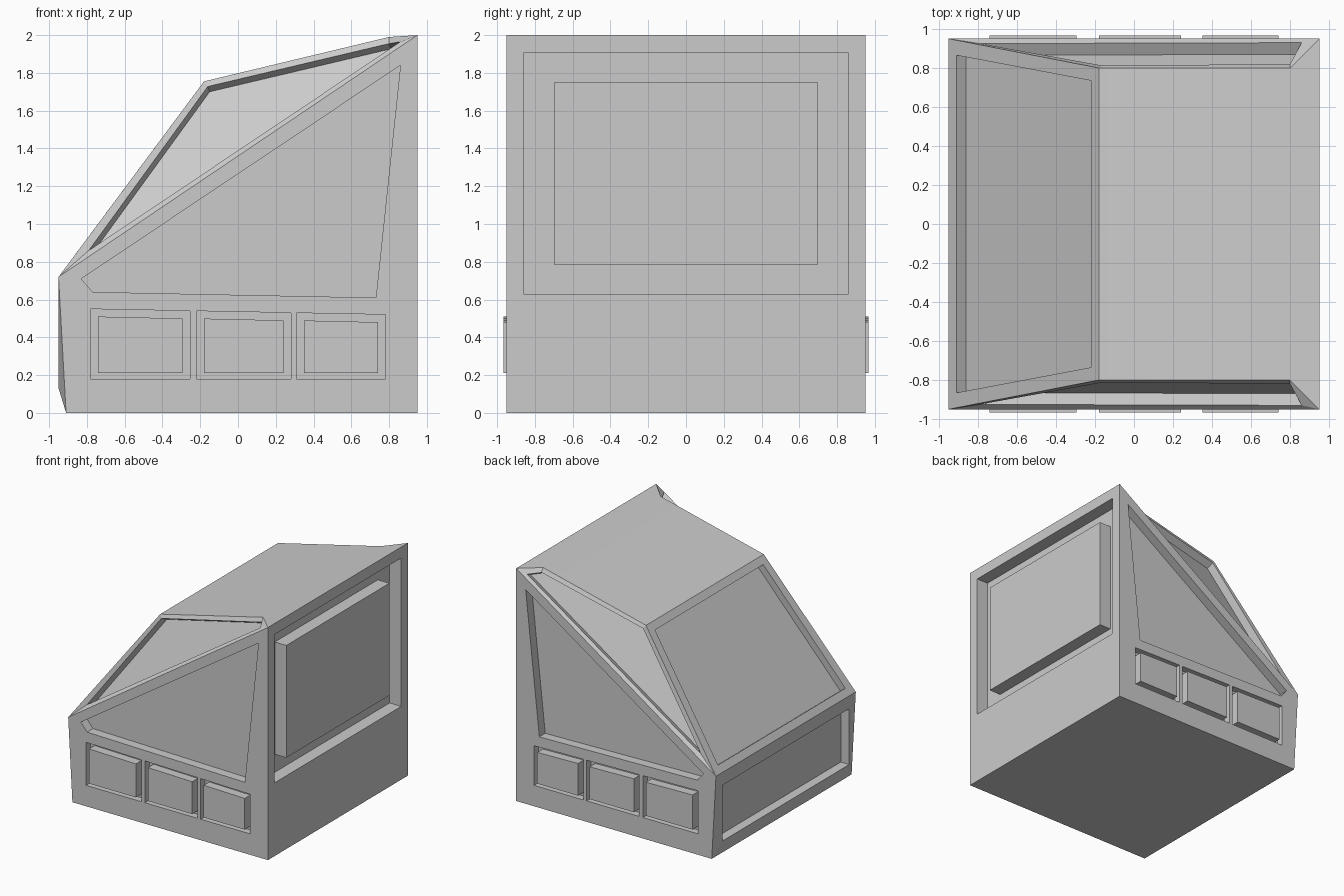
import bpy, bmesh
from mathutils import Vector

if "Cube" in bpy.data.objects:
    bpy.data.objects.remove(bpy.data.objects["Cube"])


def finish(name, bm):
    bmesh.ops.remove_doubles(bm, verts=bm.verts, dist=1e-4)
    bmesh.ops.recalc_face_normals(bm, faces=bm.faces)
    me = bpy.data.meshes.new(name)
    bm.to_mesh(me)
    bm.free()
    ob = bpy.data.objects.new(name, me)
    bpy.context.collection.objects.link(ob)
    return ob


def face(bm, pts):
    return bm.faces.new([bm.verts.new(p) for p in pts])


def loft(bm, *loops):
    """Bridge successive loops and cap the last one."""
    for a, b in zip(loops, loops[1:]):
        n = len(a)
        for i in range(n):
            j = (i + 1) % n
            face(bm, [a[i], a[j], b[j], b[i]])
    face(bm, loops[-1])


def recess(bm, outer, ring, shift):
    """Frame from outer to ring, then a sunken panel."""
    loft(bm, outer, ring, [Vector(p) + Vector(shift) for p in ring])


def prism(bm, outline, y0, y1):
    """Solid from an x-z outline between two y planes."""
    a = [(x, y0, z) for x, z in outline]
    b = [(x, y1, z) for x, z in outline]
    face(bm, a)
    loft(bm, a, b)


# Body shell: bottom, roof and plain side walls
bm = bmesh.new()
B, C, T, R, K = (-.91, 0), (-.95, .72), (-.18, 1.755), (.80, 1.99), (.95, 2.0)


def row(p, y):
    return [(p[0], -y, p[1]), (p[0], y, p[1])]


def span(p, yp, q, yq):
    return row(p, yp) + row(q, yq)[::-1]


face(bm, span(B, .95, (.95, 0), .95))
face(bm, span(T, .8, R, .8))
face(bm, span(R, .8, K, .95))
for s in (-1, 1):
    face(bm, [(x, s * .95, z) for x, z in (B, (.95, 0), K, C)])
    # Upper side window, leaning in towards the roof
    outer = [(-.95, s * .95, .72), (.95, s * .95, 2.0), (.80, s * .8, 1.99), (-.18, s * .8, 1.755)]
    ring = [(-.79, s * .925, .86), (.86, s * .93, 1.965), (.80, s * .82, 1.955), (-.16, s * .812, 1.728)]
    recess(bm, outer, ring, (.01, -s * .06, -.028))

# Sloped left panel, lower left panel and big right panel
recess(bm, span(C, .95, T, .8), span((-.91, .774), .865, (-.22, 1.701), .735), (.048, 0, -.036))
recess(bm, span(B, .95, C, .95), span((-.95, .13), .86, (-.95, .61), .86), (.08, 0, 0))
recess(bm, span((.95, 0), .95, K, .95), span((.95, .63), .86, (.95, 1.905), .86), (-.11, 0, 0))
body = finish("body", bm)


# Small side panels: outline with a gently falling top edge
def window(x0, x1, inset):
    top = lambda x: .535 - .019 * x - inset
    return [(x0 + inset, .18 + inset * .8), (x1 - inset, .18 + inset * .8),
            (x1 - inset, top(x1)), (x0 + inset, top(x0))]


windows = [(-.78, -.255), (-.22, .28), (.31, .78)]
triangle = [(-.83, .71), (-.77, .64), (.73, .61), (.86, 1.84)]

# Cut the lower side recesses
bm = bmesh.new()
for s in (-1, 1):
    prism(bm, triangle, s * .87, s * 1.05)
    for x0, x1 in windows:
        prism(bm, window(x0, x1, 0), s * .89, s * 1.05)
cutter = finish("recess_cutter", bm)
cutter.hide_render = True
mod = body.modifiers.new("recesses", 'BOOLEAN')
mod.operation = 'DIFFERENCE'
mod.solver = 'EXACT'
mod.object = cutter
bpy.context.view_layer.objects.active = body
body.select_set(True)
bpy.ops.object.modifier_apply(modifier=mod.name)
bpy.data.objects.remove(cutter)
bpy.ops.object.shade_smooth_by_angle(angle=.25)

# Raised blocks in the side recesses
for s, side in ((-1, "front"), (1, "back")):
    for i, (x0, x1) in enumerate(windows):
        bm = bmesh.new()
        prism(bm, window(x0, x1, .04), s * .885, s * .966)
        finish(f"{side}_block_{i + 1}", bm)

# Raised block in the right recess
bm = bmesh.new()
prism(bm, [(.835, .785), (.95, .785), (.95, 1.75), (.835, 1.75)], -.70, .70)
finish("right_block", bm)
